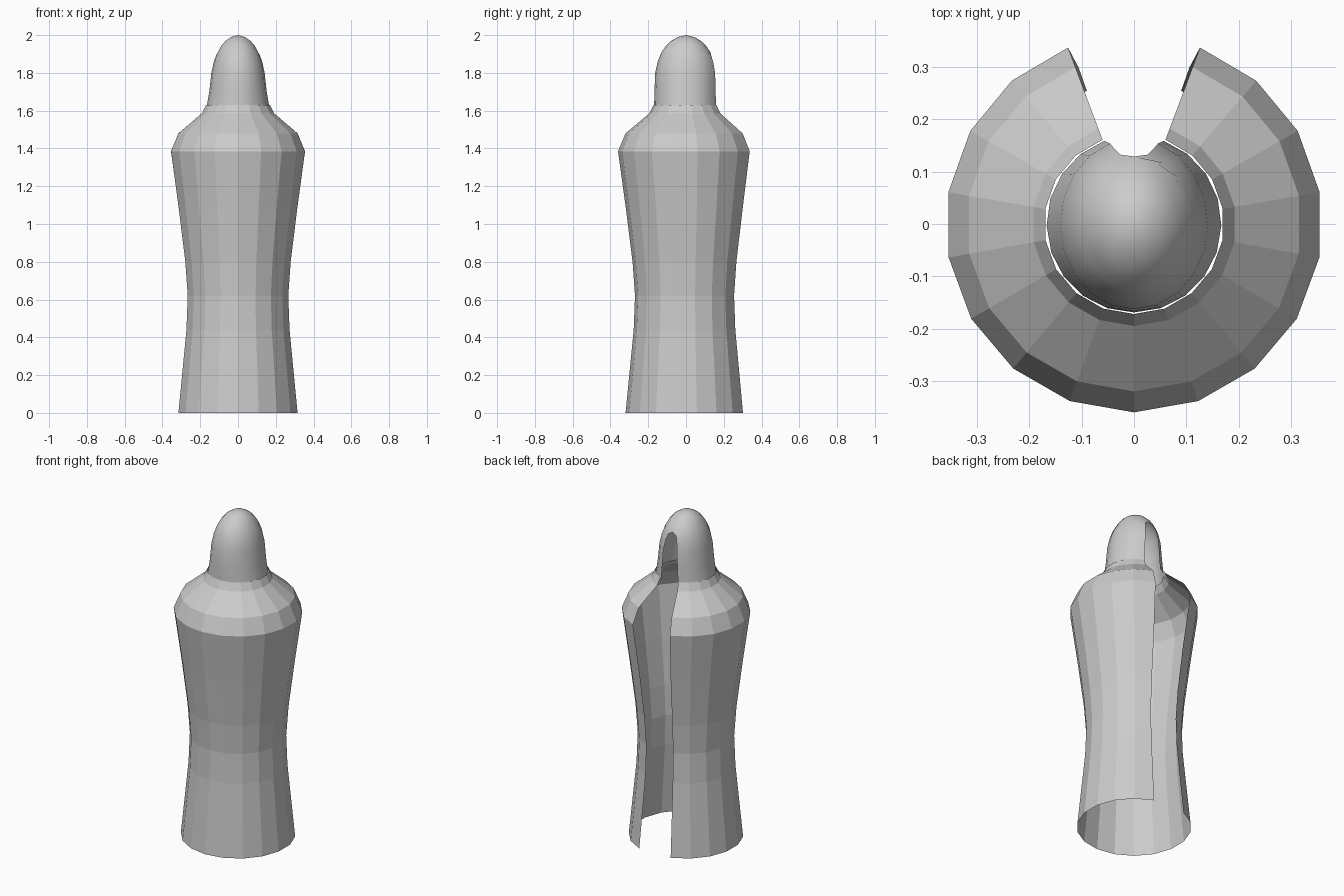
import bpy, bmesh
from math import sin, cos, radians

if "Cube" in bpy.data.objects:
    bpy.data.objects.remove(bpy.data.objects["Cube"])


def open_lathe(name, rings, columns, smooth):
    """Loft rings (z, radius x, radius y, half gap in degrees); the gap faces +y."""
    bm = bmesh.new()
    grid = []
    for z, rx, ry, gap in rings:
        row = []
        for i in range(columns + 1):
            a = radians(90 + gap + (360 - 2 * gap) * i / columns)
            row.append(bm.verts.new((rx * cos(a), ry * sin(a), z)))
        grid.append(row)
    for low, high in zip(grid, grid[1:]):
        for i in range(columns):
            bm.faces.new((low[i], low[i + 1], high[i + 1], high[i]))
    # weld the seam where the gap is closed, and the crown
    bmesh.ops.remove_doubles(bm, verts=bm.verts[:], dist=0.0005)
    bmesh.ops.recalc_face_normals(bm, faces=bm.faces[:])
    # make sure the shell faces outwards
    if sum(f.normal.x * f.calc_center_median().x + f.normal.y * f.calc_center_median().y
           for f in bm.faces) < 0:
        bmesh.ops.reverse_faces(bm, faces=bm.faces[:])
    for f in bm.faces:
        f.smooth = smooth
    mesh = bpy.data.meshes.new(name)
    bm.to_mesh(mesh)
    bm.free()
    obj = bpy.data.objects.new(name, mesh)
    bpy.context.collection.objects.link(obj)
    return obj


# cloak: faceted shell, slit open down the back
cloak_profile = [(0, 0.32), (0.44, 0.277), (0.62, 0.27), (0.8, 0.283), (1.08, 0.318),
                 (1.385, 0.36), (1.48, 0.32), (1.585, 0.195), (1.63, 0.172)]
open_lathe("cloak", [(z, r, r, 20.5 if z > 1.2 else 19.5) for z, r in cloak_profile], 16, False)

# hood: smooth dome with an arched opening at the back
hood_rings = [
    (1.615, 0.167, 0.169, 20), (1.7, 0.152, 0.167, 20), (1.8, 0.141, 0.163, 19),
    (1.86, 0.128, 0.15, 17), (1.895, 0.115, 0.136, 13), (1.91, 0.108, 0.129, 0),
    (1.945, 0.089, 0.105, 0), (1.97, 0.067, 0.078, 0), (1.99, 0.037, 0.043, 0),
    (2.0, 0, 0, 0)]
open_lathe("hood", hood_rings, 18, True)
